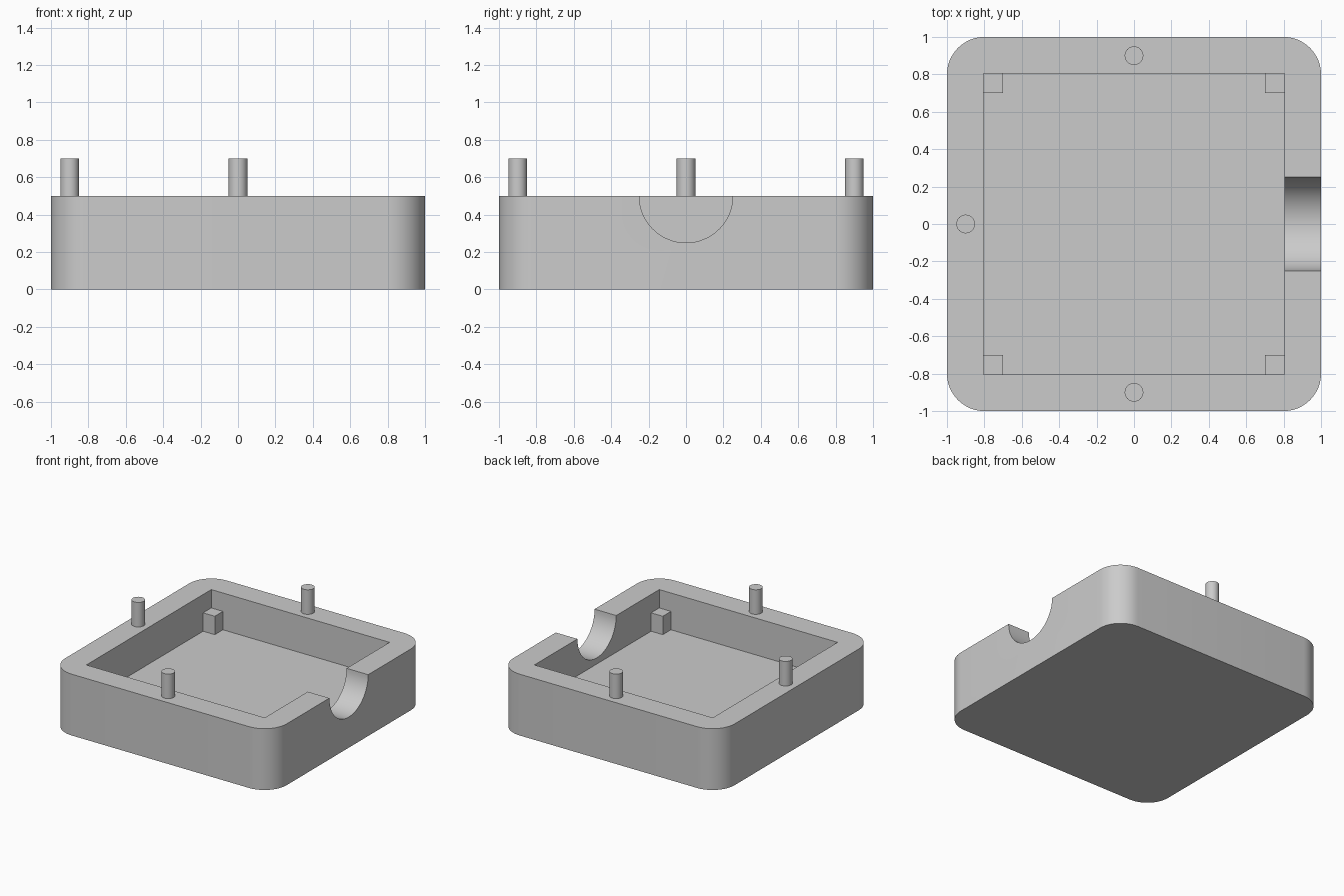
import bpy, bmesh
from math import radians, cos, sin, pi

cube = bpy.data.objects.get("Cube")
if cube:
    bpy.data.objects.remove(cube, do_unlink=True)

grey = bpy.data.materials.new("light grey")
grey.use_nodes = True
grey.diffuse_color = (0.6, 0.6, 0.6, 1)
grey.node_tree.nodes["Principled BSDF"].inputs["Base Color"].default_value = (0.6, 0.6, 0.6, 1)


def finish(obj, name):
    obj.name = obj.data.name = name
    obj.data.materials.clear()
    obj.data.materials.append(grey)
    return obj


def smooth(obj):
    bpy.ops.object.select_all(action='DESELECT')
    obj.select_set(True)
    bpy.context.view_layer.objects.active = obj
    bpy.ops.object.shade_smooth_by_angle(angle=radians(30))


def box(name, size, centre):
    bpy.ops.mesh.primitive_cube_add(size=1, location=centre)
    obj = bpy.context.object
    obj.scale = size
    bpy.ops.object.transform_apply(location=False, rotation=False, scale=True)
    return finish(obj, name)


def cylinder(name, radius, depth, centre, rotation=(0, 0, 0), sides=32):
    bpy.ops.mesh.primitive_cylinder_add(vertices=sides, radius=radius, depth=depth,
                                        location=centre, rotation=rotation)
    return finish(bpy.context.object, name)


def rounded_slab(name, half, radius, height, steps=12):
    bm = bmesh.new()
    inner = half - radius
    verts = []
    for corner, (sx, sy) in enumerate(((1, 1), (-1, 1), (-1, -1), (1, -1))):
        for i in range(steps + 1):
            a = (corner + i / steps) * pi / 2
            verts.append(bm.verts.new((sx * inner + radius * cos(a),
                                       sy * inner + radius * sin(a), 0)))
    base = bm.faces.new(verts)
    top = bmesh.ops.extrude_face_region(bm, geom=[base])["geom"]
    bmesh.ops.translate(bm, vec=(0, 0, height),
                        verts=[v for v in top if isinstance(v, bmesh.types.BMVert)])
    bmesh.ops.recalc_face_normals(bm, faces=bm.faces)
    mesh = bpy.data.meshes.new(name)
    bm.to_mesh(mesh)
    bm.free()
    obj = bpy.data.objects.new(name, mesh)
    bpy.context.collection.objects.link(obj)
    return finish(obj, name)


# Case with rounded corners, square cavity and half-round side notch
case = rounded_slab("case_body", 1, 0.2, 0.5)
cutters = [
    box("cavity_cutter", (1.61, 1.61, 0.6), (0, 0, 0.5)),
    cylinder("notch_cutter", 0.25, 0.6, (1, 0, 0.5), (0, pi / 2, 0), 64),
]
for cutter in cutters:
    cutter.hide_render = True
    mod = case.modifiers.new(cutter.name, 'BOOLEAN')
    mod.operation = 'DIFFERENCE'
    mod.solver = 'EXACT'
    mod.object = cutter
    bpy.context.view_layer.objects.active = case
    bpy.ops.object.modifier_apply(modifier=mod.name)
for cutter in cutters:
    bpy.data.objects.remove(cutter, do_unlink=True)
smooth(case)

# Alignment pins on the rim of three walls
for side, x, y in (("front", 0, -0.9), ("back", 0, 0.9), ("right", -0.9, 0)):
    smooth(cylinder("pin_" + side, 0.05, 0.2, (x, y, 0.6)))

# Short support posts in the cavity corners
for sx, x_name in ((1, "left"), (-1, "right")):
    for sy, y_name in ((1, "back"), (-1, "front")):
        box(f"support_post_{y_name}_{x_name}", (0.105, 0.105, 0.15),
            (sx * 0.7525, sy * 0.7525, 0.275))
